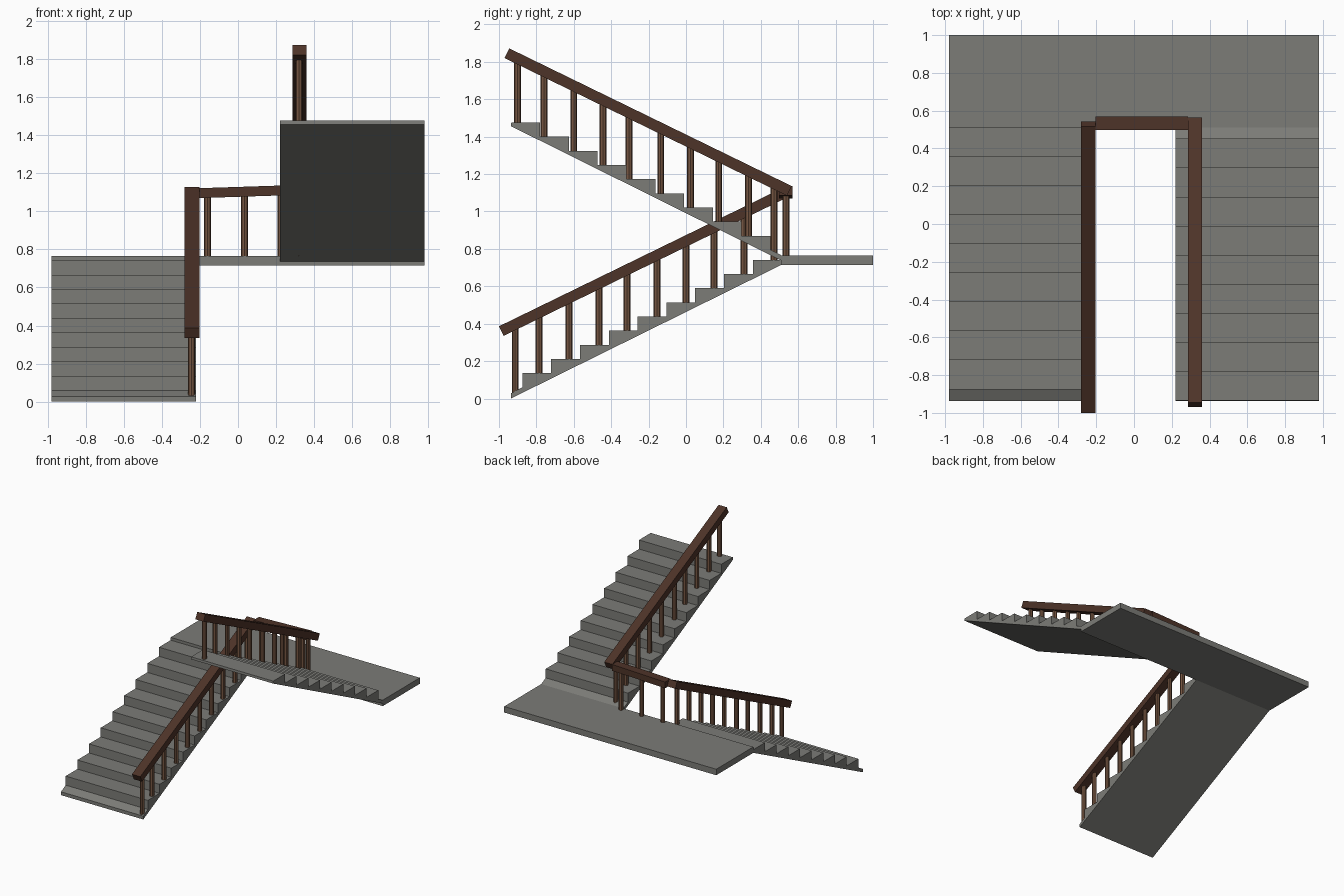
import bpy, bmesh, math
from mathutils import Vector

if "Cube" in bpy.data.objects:
    bpy.data.objects.remove(bpy.data.objects["Cube"])


def material(name, rgb):
    m = bpy.data.materials.new(name)
    m.diffuse_color = (*rgb, 1)
    m.use_nodes = True
    m.node_tree.nodes["Principled BSDF"].inputs["Base Color"].default_value = m.diffuse_color
    return m


STONE = material("grey stone", (0.20, 0.20, 0.185))
RAIL = material("dark brown wood", (0.075, 0.033, 0.021))
POST = material("brown wood", (0.18, 0.092, 0.054))


def finish(bm, name, mat):
    bmesh.ops.recalc_face_normals(bm, faces=bm.faces)
    mesh = bpy.data.meshes.new(name)
    bm.to_mesh(mesh)
    bm.free()
    mesh.materials.append(mat)
    ob = bpy.data.objects.new(name, mesh)
    bpy.context.collection.objects.link(ob)
    return ob


def extrude_x(name, profile, x0, x1, mat):
    """Solid from a (y, z) outline, extruded along x."""
    bm = bmesh.new()
    face = bm.faces.new([bm.verts.new((x0, y, z)) for y, z in profile])
    out = bmesh.ops.extrude_face_region(bm, geom=[face])
    verts = [v for v in out["geom"] if isinstance(v, bmesh.types.BMVert)]
    bmesh.ops.translate(bm, verts=verts, vec=(x1 - x0, 0, 0))
    return finish(bm, name, mat)


def post(name, x, y, z0, z1):
    bm = bmesh.new()
    bmesh.ops.create_cone(bm, cap_ends=True, segments=8, radius1=0.0185,
                          radius2=0.0185, depth=z1 - z0)
    bmesh.ops.translate(bm, verts=bm.verts, vec=(x, y, (z0 + z1) / 2))
    finish(bm, name, POST)


RUN, RISE, STEPS = 0.154, 0.0757, 9
FRONT, EDGE = -0.936, 0.511     # flight front end, landing edge

# lower flight: short sloped toe, then nine steps up to the landing
lower = [(FRONT, 0.0), (FRONT, 0.028), (EDGE - STEPS * RUN, 0.06)]
for k in range(STEPS):
    y, z = EDGE - (STEPS - k) * RUN, 0.136 + k * RISE
    lower += [(y, z), (y + RUN, z)]
lower.append((EDGE, 0.715))
extrude_x("lower_flight", lower, -0.98, -0.22, STONE)

# upper flight: climbs back towards the front
upper = [(EDGE, 0.737), (EDGE, 0.765), (0.452, 0.795)]
for k in range(STEPS):
    y, z = 0.452 - k * RUN, 0.87 + k * RISE
    upper += [(y, z), (y - RUN, z)]
upper.append((FRONT, 1.456))
extrude_x("upper_flight", upper, 0.22, 0.98, STONE)

# landing slab
extrude_x("landing", [(EDGE, 0.715), (1, 0.715), (1, 0.765), (EDGE, 0.765)],
          -0.98, 0.98, STONE)

# sloped handrails with square-cut ends
extrude_x("lower_handrail", [(-0.975, 0.335), (0.542, 1.075), (0.517, 1.126),
                             (-1.0, 0.386)], -0.28, -0.203, RAIL)
extrude_x("upper_handrail", [(-0.97, 1.82), (-0.945, 1.872), (0.565, 1.136),
                             (0.54, 1.084)], 0.285, 0.36, RAIL)

# landing handrail, slightly rising to the right
bm = bmesh.new()
bmesh.ops.create_cube(bm, size=1)
for v in bm.verts:
    right = v.co.x > 0
    v.co = Vector((0.287 if right else -0.205, 0.533 + 0.072 * v.co.y,
                   (1.111 if right else 1.095) + 0.052 * v.co.z))
finish(bm, "landing_handrail", RAIL)

# balusters, standing on their treads and reaching into the rails
LOWER_Y = (-0.913, -0.785, -0.625, -0.465, -0.315, -0.155, 0.0, 0.15, 0.31, 0.47)
UPPER_Y = (-0.9, -0.76, -0.6, -0.443, -0.305, -0.135, 0.025, 0.175, 0.335, 0.47)
for i, y in enumerate(LOWER_Y):
    k = math.floor((y - (EDGE - STEPS * RUN)) / RUN)
    base = 0.025 if k < 0 else 0.126 + k * RISE
    post(f"lower_baluster_{i}", -0.245, y, base, 0.36 + (y + 0.987) * 0.488)
for i, y in enumerate(UPPER_Y):
    k = math.floor((0.452 - y) / RUN)
    base = 0.765 if k < 0 else 0.86 + k * RISE
    post(f"upper_baluster_{i}", 0.32, y, base, 1.846 - (y + 0.957) * 0.487)
for i, x in enumerate((-0.16, 0.035, 0.225)):
    post(f"landing_baluster_{i}", x, 0.535, 0.755, 1.10)
